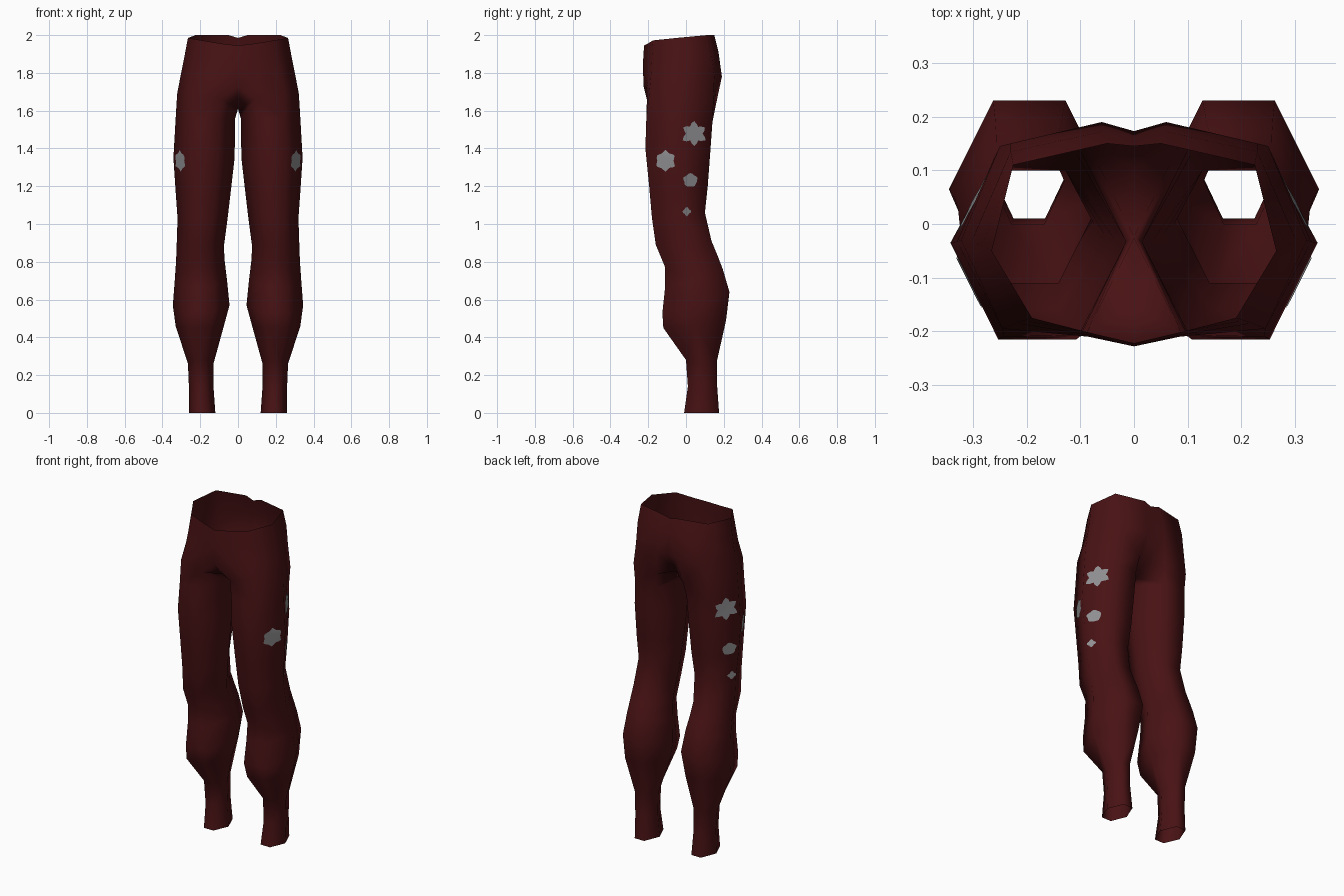
import bpy, bmesh, math, random
from mathutils import Vector
from mathutils.bvhtree import BVHTree

if "Cube" in bpy.data.objects:
    bpy.data.objects.remove(bpy.data.objects["Cube"])

random.seed(4)


def material(name, rgb):
    m = bpy.data.materials.new(name)
    m.diffuse_color = (*rgb, 1)
    m.use_nodes = True
    m.node_tree.nodes["Principled BSDF"].inputs["Base Color"].default_value = m.diffuse_color
    return m


dark_red = material("dark red cloth", (0.065, 0.006, 0.007))
grey = material("grey patch", (0.28, 0.275, 0.285))


def mirrored_object(name, bm, mat):
    """Turn a half mesh into a smooth object mirrored over x = 0."""
    mesh = bpy.data.meshes.new(name)
    bm.to_mesh(mesh)
    mesh.materials.append(mat)
    for p in mesh.polygons:
        p.use_smooth = True
    ob = bpy.data.objects.new(name, mesh)
    bpy.context.collection.objects.link(ob)
    mod = ob.modifiers.new("mirror", 'MIRROR')
    mod.use_clip = True
    mod.merge_threshold = 0.001
    return ob


# Leg rings: z front, z side, z back, x inner, x outer, y front, y side, y back
LEG = [
    (0.00, 0.00, 0.00, .120, .260, -.010, .080, .175),
    (0.14, 0.14, 0.14, .130, .260, .010, .085, .165),
    (0.28, 0.26, 0.28, .130, .265, .000, .080, .165),
    (0.45, 0.46, 0.49, .075, .330, -.120, .050, .212),
    (0.53, 0.57, 0.64, .045, .345, -.125, .065, .230),
    (0.67, 0.70, 0.76, .058, .335, -.110, .050, .195),
    (0.77, 0.80, 0.83, .070, .328, -.110, .030, .168),
    (0.89, 0.88, 0.91, .075, .325, -.160, .000, .135),
    (1.03, 1.03, 1.06, .055, .320, -.180, -.020, .100),
    (1.20, 1.20, 1.20, .035, .332, -.195, -.030, .115),
    (1.40, 1.35, 1.40, .018, .342, -.215, -.035, .130),
    (1.56, 1.56, 1.54, .015, .330, -.210, -.033, .140),
]

# Hip rows: centre front, front inner, front outer, side, back outer, back inner, centre back
HIPS = [
    [(0, -.15, 1.65), (.09, -.207, 1.66), (.245, -.195, 1.69), (.322, -.03, 1.69),
     (.25, .145, 1.65), (.09, .158, 1.63), (0, .10, 1.65)],
    [(0, -.225, 1.73), (.085, -.21, 1.77), (.22, -.185, 1.79), (.303, -.033, 1.79),
     (.23, .15, 1.78), (.06, .19, 1.78), (0, .173, 1.78)],
    [(0, -.228, 1.85), (.085, -.207, 1.87), (.205, -.18, 1.88), (.283, -.04, 1.89),
     (.23, .135, 1.90), (.06, .172, 1.91), (0, .16, 1.90)],
    [(0, -.222, 1.945), (.085, -.202, 1.955), (.19, -.175, 1.972), (.265, -.05, 1.985),
     (.225, .11, 2.0), (.05, .15, 2.0), (0, .145, 1.985)],
]

# Trousers: one leg and half the hips, mirrored
bm = bmesh.new()
rings = []
for zf, zs, zb, xi, xo, yf, ys, yb in LEG:
    mid, half = (xi + xo) / 2, (xo - xi) / 2 * 0.45
    pts = [(xi, ys, zs), (mid - half, yf, zf), (mid + half, yf, zf),
           (xo, ys, zs), (mid + half, yb, zb), (mid - half, yb, zb)]
    rings.append([bm.verts.new(p) for p in pts])

rows = [[bm.verts.new(p) for p in row] for row in HIPS]
crotch = bm.verts.new((0, -.025, 1.61))
rings.append([crotch] + rows[0][1:6])

for a, b in zip(rings, rings[1:]):
    for i in range(6):
        j = (i + 1) % 6
        bm.faces.new((a[i], a[j], b[j], b[i]))
for a, b in zip(rows, rows[1:]):
    for i in range(6):
        bm.faces.new((a[i], a[i + 1], b[i + 1], b[i]))
# Gusset between the legs
bm.faces.new((crotch, rows[0][1], rows[0][0]))
bm.faces.new((crotch, rows[0][6], rows[0][5]))
bmesh.ops.triangulate(bm, faces=bm.faces[:])
bmesh.ops.recalc_face_normals(bm, faces=bm.faces[:])
surface = BVHTree.FromBMesh(bm)
mirrored_object("trousers", bm, dark_red)
bm.free()


def on_leg(y, z):
    """Point just above the outer side of the leg."""
    hit, normal, _, _ = surface.ray_cast(Vector((1, y, z)), Vector((-1, 0, 0)))
    if normal.x < 0:
        normal = -normal
    return hit + normal * 0.003


def patch(name, y, z, radius, points, depth):
    """Thin ragged star laid on the outer side of the leg."""
    pm = bmesh.new()
    n = points * 4
    outline = []
    for i in range(n):
        wave = 1 - depth * (0.5 - 0.5 * math.cos(math.tau * i * points / n))
        outline.append(radius * wave * random.uniform(0.93, 1.03))
    centre = pm.verts.new(on_leg(y, z))
    loops = []
    for k in (0.35, 0.7, 1.0):
        loops.append([pm.verts.new(on_leg(
            y + k * r * math.sin(math.tau * i / n),
            z + k * r * math.cos(math.tau * i / n))) for i, r in enumerate(outline)])
    for i in range(n):
        j = (i + 1) % n
        pm.faces.new((centre, loops[0][j], loops[0][i]))
        for a, b in zip(loops, loops[1:]):
            pm.faces.new((a[i], a[j], b[j], b[i]))
    bmesh.ops.recalc_face_normals(pm, faces=pm.faces[:])
    pm.faces.ensure_lookup_table()
    if pm.faces[0].normal.x < 0:
        bmesh.ops.reverse_faces(pm, faces=pm.faces[:])
    mirrored_object(name, pm, grey)
    pm.free()


# Ragged patches down the outer thigh
patch("large_patch", .042, 1.478, .070, 6, .38)
patch("front_patch", -.107, 1.335, .056, 6, .22)
patch("middle_patch", .022, 1.232, .040, 5, .15)
patch("small_patch", .003, 1.066, .025, 4, .35)
